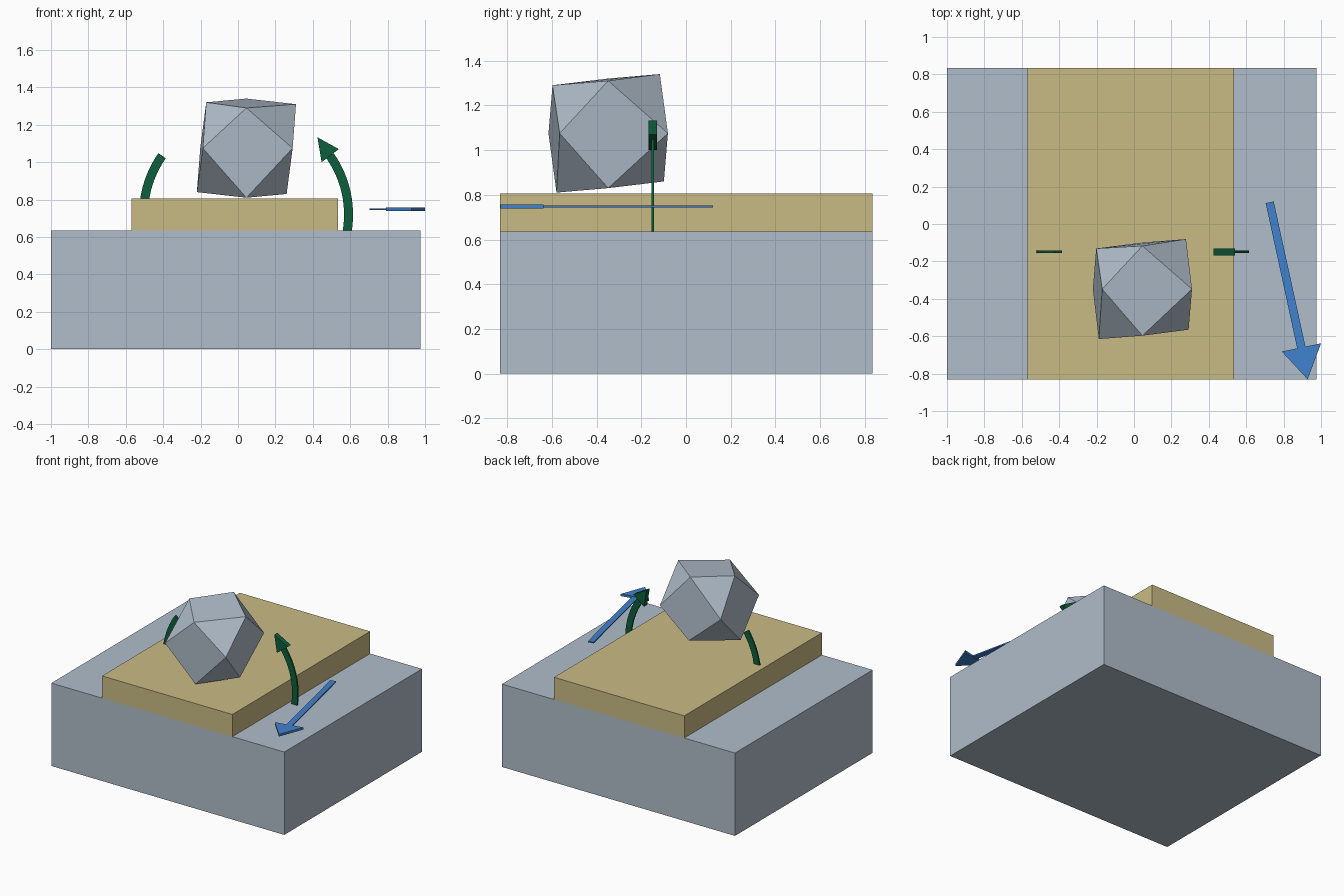
import bpy, bmesh, math
from mathutils import Vector

if "Cube" in bpy.data.objects:
    bpy.data.objects.remove(bpy.data.objects["Cube"])


def material(name, rgb):
    def lin(c):
        c /= 255
        return c / 12.92 if c < 0.04045 else ((c + 0.055) / 1.055) ** 2.4
    m = bpy.data.materials.new(name)
    m.diffuse_color = (*[lin(c) for c in rgb], 1)
    m.use_nodes = True
    m.node_tree.nodes["Principled BSDF"].inputs["Base Color"].default_value = m.diffuse_color
    return m


GREY = material("pale blue grey", (176, 189, 202))
SAND = material("sand", (201, 187, 132))
GREEN = material("dark green", (12, 94, 59))
BLUE = material("bright blue", (64, 130, 206))


def finish(name, bm, mat):
    bmesh.ops.recalc_face_normals(bm, faces=bm.faces)
    me = bpy.data.meshes.new(name)
    bm.to_mesh(me)
    bm.free()
    me.materials.append(mat)
    ob = bpy.data.objects.new(name, me)
    bpy.context.collection.objects.link(ob)
    return ob


def box(name, lo, hi, mat):
    bm = bmesh.new()
    bmesh.ops.create_cube(bm, size=1)
    for v in bm.verts:
        v.co = [lo[i] if v.co[i] < 0 else hi[i] for i in range(3)]
    return finish(name, bm, mat)


def plate(name, outline, axis, centre, thick, mat):
    """Extrude a flat outline along y (axis 1) or z (axis 2)."""
    bm = bmesh.new()
    start = centre - thick / 2
    pts = [(a, start, b) if axis == 1 else (a, b, start) for a, b in outline]
    face = bm.faces.new([bm.verts.new(p) for p in pts])
    ext = bmesh.ops.extrude_face_region(bm, geom=[face])
    move = Vector((0, 0, 0))
    move[axis] = thick
    bmesh.ops.translate(bm, vec=move, verts=[
        g for g in ext["geom"] if isinstance(g, bmesh.types.BMVert)])
    return finish(name, bm, mat)


# Base block and the raised slab lying along it
box("base_block", (-1, -0.832, 0), (0.975, 0.835, 0.635), GREY)
box("raised_slab", (-0.57, -0.832, 0.635), (0.535, 0.835, 0.805), SAND)

# Faceted boulder: hull of three slightly skewed squares, one per axis plane
centre = Vector((0.045, -0.348, 1.075))
skewed = {
    (0, 1): ((0.24, 0.025), (-0.007, 0.242)),
    (1, 2): ((0.24, 0.025), (-0.009, 0.24)),
    (0, 2): ((0.24, -0.005), (0.025, 0.24)),
}
bm = bmesh.new()
for (i, j), (a, b) in skewed.items():
    for s in (-1, 1):
        for t in (-1, 1):
            p = centre.copy()
            p[i] += s * a[0] + t * b[0]
            p[j] += s * a[1] + t * b[1]
            bm.verts.new(p)
bmesh.ops.convex_hull(bm, input=list(bm.verts))
bmesh.ops.dissolve_limit(bm, angle_limit=math.radians(5),
                         verts=bm.verts, edges=bm.edges)
finish("boulder", bm, GREY)

# Curved arrow around the boulder: two arc bands and a head
CX, CZ, R, W, Y = 0.043, 0.72, 0.548, 0.024, -0.149


def arc_band(name, start, end, steps=14):
    angles = [math.radians(start + (end - start) * k / steps)
              for k in range(steps + 1)]
    ring = [(CX + (R + W) * math.cos(a), CZ + (R + W) * math.sin(a))
            for a in angles]
    ring += [(CX + (R - W) * math.cos(a), CZ + (R - W) * math.sin(a))
             for a in reversed(angles)]
    plate(name, ring, 1, Y, 0.012, GREEN)


arc_band("curved_arrow_right", -10, 35)
arc_band("curved_arrow_left", 145, 172)
plate("curved_arrow_head", [(0.425, 1.133), (0.447, 1.0), (0.539, 1.07)],
      1, Y, 0.038, GREEN)

# Straight arrow floating over the lower ledge
plate("straight_arrow_shaft",
      [(0.704, 0.112), (0.747, 0.12), (0.917, -0.657), (0.873, -0.667)],
      2, 0.748, 0.009, BLUE)
plate("straight_arrow_head", [(0.928, -0.83), (1.0, -0.638), (0.79, -0.682)],
      2, 0.748, 0.017, BLUE)
